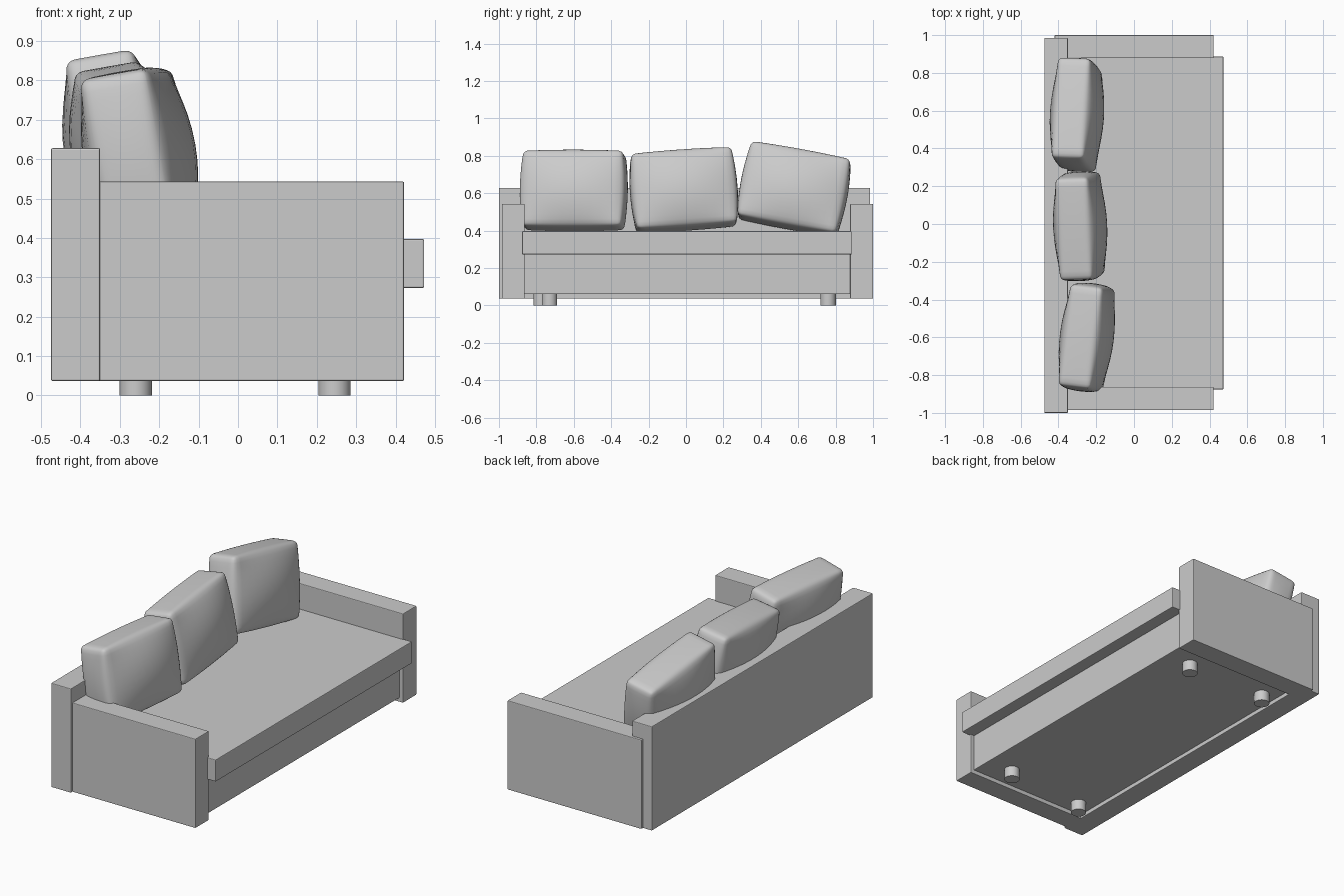
import bpy, bmesh, math
from mathutils import Vector

if "Cube" in bpy.data.objects:
    bpy.data.objects.remove(bpy.data.objects["Cube"])


def finish(name, bm):
    mesh = bpy.data.meshes.new(name)
    bm.to_mesh(mesh)
    bm.free()
    ob = bpy.data.objects.new(name, mesh)
    bpy.context.collection.objects.link(ob)
    return ob


def box(name, x, y, z, bevel=0.004):
    bm = bmesh.new()
    bmesh.ops.create_cube(bm, size=1)
    for v in bm.verts:
        v.co = [a + (b - a) * (c + 0.5) for (a, b), c in zip((x, y, z), v.co)]
    ob = finish(name, bm)
    mod = ob.modifiers.new("soft_edges", "BEVEL")
    mod.width, mod.segments = bevel, 2
    return ob


def leg(name, x, y):
    bm = bmesh.new()
    bmesh.ops.create_cone(bm, cap_ends=True, segments=24, radius1=0.041,
                          radius2=0.041, depth=0.065)
    bmesh.ops.translate(bm, verts=bm.verts, vec=(x, y, 0.0325))
    smooth(finish(name, bm))


def smooth(ob):
    bpy.ops.object.select_all(action="DESELECT")
    ob.select_set(True)
    bpy.context.view_layer.objects.active = ob
    bpy.ops.object.shade_smooth_by_angle(angle=math.radians(35))


def cushion(name, loc, rot):
    half, r = Vector((0.088, 0.268, 0.204)), 0.025
    bm = bmesh.new()
    bmesh.ops.create_cube(bm, size=2)
    bmesh.ops.subdivide_edges(bm, edges=bm.edges[:], cuts=15, use_grid_fill=True)
    for vert in bm.verts:
        # grid lines gathered near the edges, then rounded box, then bulge
        u = [math.sin(c * math.pi / 2) for c in vert.co]
        p = Vector([a * h for a, h in zip(u, half)])
        core = Vector([max(-h + r, min(h - r, c)) for c, h in zip(p, half)])
        p = core + (p - core).normalized() * r
        fx, fy, fz = [1 - (c / h) ** 2 for c, h in zip(p, half)]
        p.x *= 1 + 0.58 * fy * fz
        p.y *= 1 + 0.075 * fz * (0.5 + 0.5 * fx)
        p.z *= 1 + 0.04 * fy * (0.5 + 0.5 * fx)
        vert.co = p
    ob = finish(name, bm)
    ob.location = loc
    ob.rotation_euler = [math.radians(a) for a in rot]
    smooth(ob)


# Frame
box("backrest", (-0.475, -0.35), (-1.0, 0.985), (0.037, 0.628))
box("near_arm", (-0.42, 0.422), (-0.985, -0.863), (0.037, 0.543))
box("far_arm", (-0.42, 0.422), (0.878, 1.0), (0.037, 0.543))
box("base", (-0.36, 0.40), (-0.87, 0.882), (0.06, 0.275))

# Seat slab overhanging the base
box("seat", (-0.36, 0.473), (-0.876, 0.886), (0.273, 0.397))

# Legs
for i, (x, y) in enumerate([(0.245, -0.73), (-0.26, -0.775), (0.245, 0.76), (-0.26, 0.76)]):
    leg(f"leg_{i + 1}", x, y)

# Back cushions, each leaning and turned a little differently
cushion("near_cushion", (-0.25, -0.60, 0.615), (0, -10, -7))
cushion("middle_cushion", (-0.285, -0.012, 0.617), (4, -10, 2))
cushion("far_cushion", (-0.302, 0.578, 0.622), (-10.5, -10, -2))
